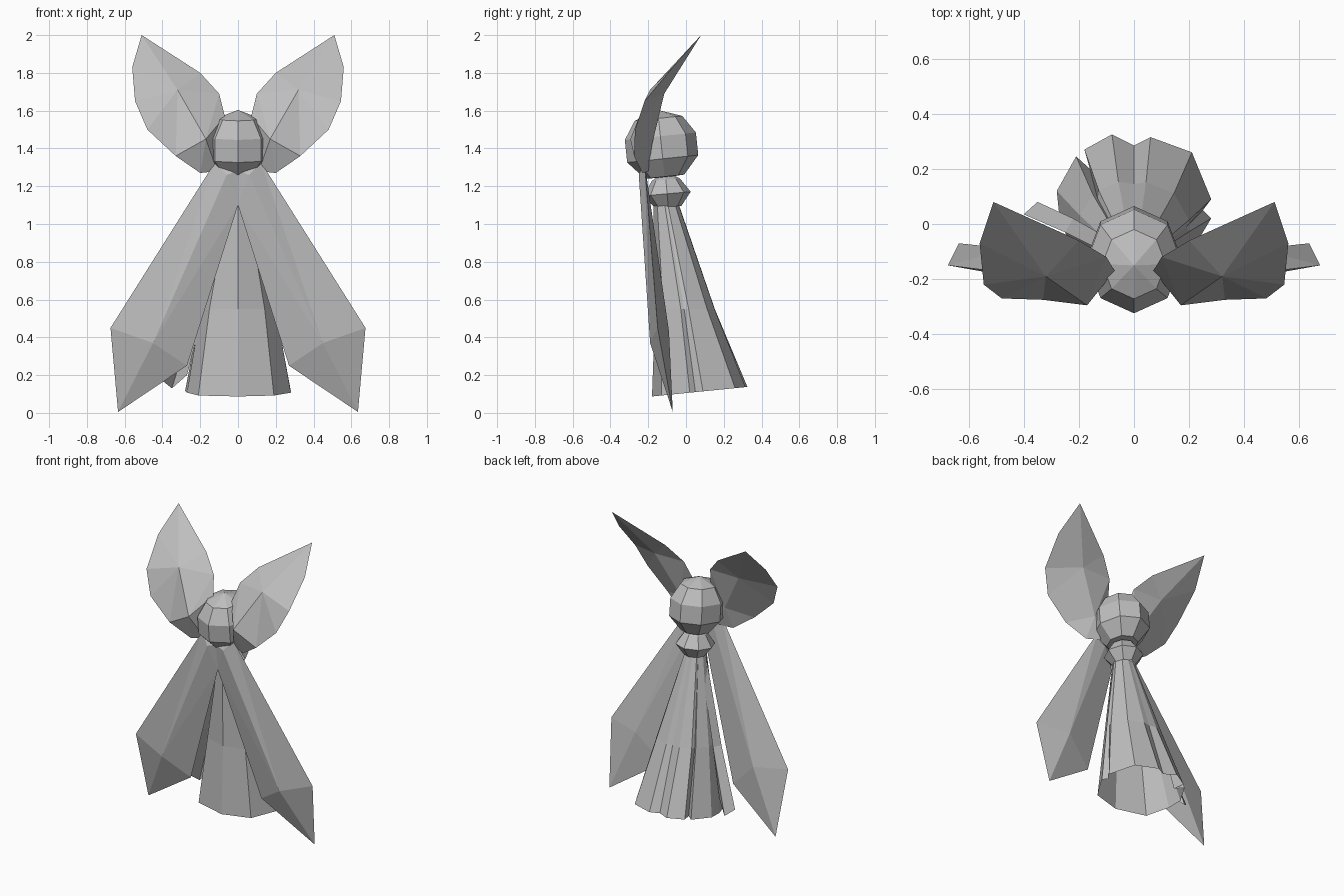
import bpy
import bmesh
from math import sin, cos, pi, radians, atan2
from mathutils import Vector, Matrix

cube = bpy.data.objects.get("Cube")
if cube:
    bpy.data.objects.remove(cube, do_unlink=True)

# Single cloth colour
cloth = bpy.data.materials.new("grey_cloth")
cloth.use_nodes = True
cloth.diffuse_color = (0.52, 0.52, 0.52, 1)
cloth.node_tree.nodes["Principled BSDF"].inputs["Base Color"].default_value = (0.52, 0.52, 0.52, 1)


def add_part(name, verts, faces, merge=False):
    mesh = bpy.data.meshes.new(name)
    mesh.from_pydata(verts, [], faces)
    mesh.materials.append(cloth)
    bm = bmesh.new()
    bm.from_mesh(mesh)
    if merge:
        bmesh.ops.remove_doubles(bm, verts=bm.verts, dist=0.0005)
    bmesh.ops.recalc_face_normals(bm, faces=bm.faces)
    bm.to_mesh(mesh)
    bm.free()
    obj = bpy.data.objects.new(name, mesh)
    bpy.context.collection.objects.link(obj)


def bridge(rings, closed=True):
    """Flat quads between successive rows of equal length."""
    n = len(rings[0])
    verts = [v for ring in rings for v in ring]
    faces = []
    for r in range(len(rings) - 1):
        for i in range(n if closed else n - 1):
            j = (i + 1) % n
            faces.append((r * n + i, r * n + j, (r + 1) * n + j, (r + 1) * n + i))
    return verts, faces


def turned(name, profile, centre, depth, tilt, sides=8):
    """Lathe a radius/height profile, stretch it in y and tilt it."""
    turn = Matrix.Rotation(radians(tilt), 3, 'X')
    rings = []
    for r, z in profile:
        angles = [2 * pi * i / sides - pi / 2 for i in range(sides)]
        rings.append([turn @ Vector((r * cos(a), r * depth * sin(a), z)) + Vector(centre)
                      for a in angles])
    add_part(name, *bridge(rings), merge=True)


def pillow(name, side, rim, front, back, far_span):
    """Closed leaf: a rim joined to a near and a far hub on both faces."""
    n = len(rim)
    a, b = far_span
    verts = [(x * side, y, z) for x, y, z in rim + front + back]
    faces = []
    for near in (n, n + 2):
        far = near + 1
        for i in range(n):
            faces.append((i, (i + 1) % n, far if a <= i < b else near))
        faces += [(near, a, far), (near, far, b)]
    add_part(name, verts, faces)


# Central knot and the collar below it
turned("knot", [(0, .195), (.115, .15), (.172, .055), (.172, -.065), (.095, -.16), (0, -.165)],
       (0, -.13, 1.41), 1.1, 6)
turned("collar", [(.05, .09), (.075, .075), (.125, 0), (.07, -.07)],
       (0, -.1, 1.16), 1, 5)

# Bow loops: rim runs from the knot over the tip and back underneath
loop_rim = [(.07, -.17, 1.57), (.10, -.12, 1.69), (.20, -.06, 1.80), (.51, .08, 2.0),
            (.56, -.07, 1.83), (.545, -.22, 1.65), (.48, -.27, 1.50),
            (.33, -.275, 1.36), (.20, -.23, 1.27), (.11, -.20, 1.28)]
loop_front = [(.17, -.295, 1.45), (.32, -.19, 1.71)]
loop_back = [(.17, -.18, 1.42), (.32, -.115, 1.69)]

# Ribbon tails: knot end, outer corner, tip, inner corner
tail_rim = [(.12, -.22, 1.33), (.675, -.15, .45), (.635, -.07, .005),
            (.27, -.13, .25), (0, -.22, 1.10), (0, -.24, 1.28)]
tail_front = [(.06, -.25, 1.26), (.45, -.19, .37)]
tail_back = [(.06, -.21, 1.26), (.45, -.09, .43)]

for side, label in ((1, "left"), (-1, "right")):
    pillow(label + "_bow_loop", side, loop_rim, loop_front, loop_back, (1, 7))
    pillow(label + "_ribbon_tail", side, tail_rim, tail_front, tail_back, (0, 4))

# Pleated skirt: hem outline with folds, rounder at mid height, gathered at the waist
hem = [(0, -.18), (.19, -.13), (.28, .02), (.25, .05), (.28, .09), (.21, .26),
       (.06, .315), (0, .285), (-.08, .325), (-.18, .27), (-.16, .20), (-.21, .245),
       (-.28, .12), (-.27, .02), (-.21, -.13)]
hem_ring, mid_ring, waist_ring = [], [], []
for x, y in hem:
    a = atan2(y - .05, x)
    wx, wy = .07 * cos(a), -.105 + .068 * sin(a)
    blend_x, blend_y = wx + (x - wx) * .62, wy + (y - wy) * .55
    hem_ring.append((x, y, .105 + y * .1))
    mid_ring.append(((blend_x + .2 * cos(a)) / 2, (blend_y + .15 * sin(a)) / 2, .55))
    waist_ring.append((wx, wy, 1.1))
add_part("skirt", *bridge([waist_ring, mid_ring, hem_ring]))

# Loose strip hanging beside the skirt
strip = [[(-.07, -.12, 1.08), (-.06, -.07, 1.08), (-.05, -.1, 1.08)],
         [(-.25, -.03, .55), (-.22, .02, .55), (-.18, -.03, .55)],
         [(-.40, .035, .17), (-.35, .08, .13), (-.27, .02, .2)]]
add_part("loose_strip", *bridge(strip, closed=False))
